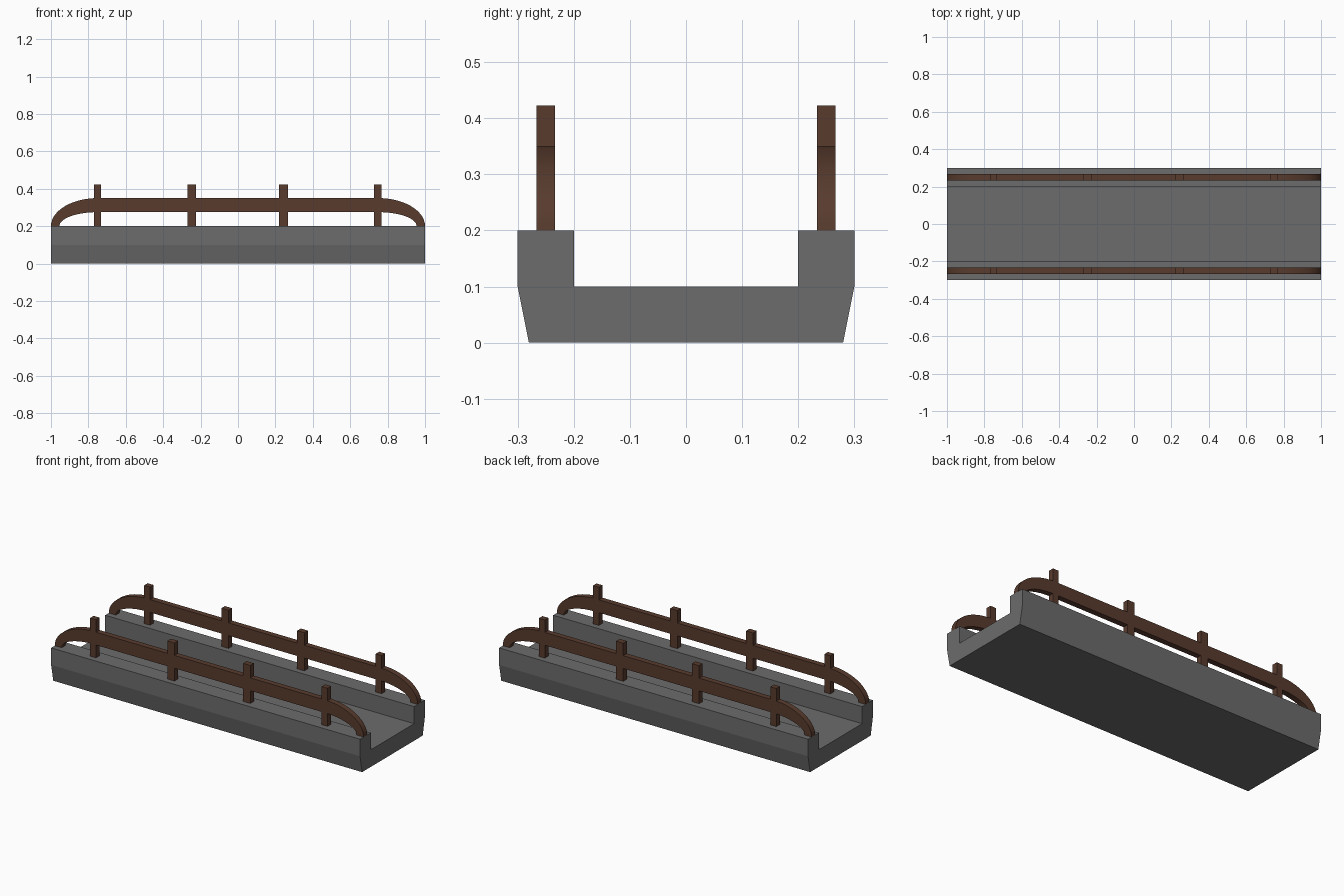
import bpy, bmesh, math

if "Cube" in bpy.data.objects:
    bpy.data.objects.remove(bpy.data.objects["Cube"])


def material(name, rgb):
    m = bpy.data.materials.new(name)
    m.diffuse_color = (*rgb, 1)
    m.use_nodes = True
    m.node_tree.nodes["Principled BSDF"].inputs["Base Color"].default_value = m.diffuse_color
    return m


STONE = material("grey stone", (0.15, 0.15, 0.15))
WOOD = material("dark brown wood", (0.098, 0.044, 0.027))


def prism(name, points, offset, mat, smooth=False):
    """Extrude a closed 3D outline along an offset vector."""
    bm = bmesh.new()
    face = bm.faces.new([bm.verts.new(p) for p in points])
    new = bmesh.ops.extrude_face_region(bm, geom=[face])["geom"]
    bmesh.ops.translate(bm, vec=offset,
                        verts=[v for v in new if isinstance(v, bmesh.types.BMVert)])
    bmesh.ops.recalc_face_normals(bm, faces=bm.faces)
    mesh = bpy.data.meshes.new(name)
    bm.to_mesh(mesh)
    bm.free()
    mesh.materials.append(mat)
    ob = bpy.data.objects.new(name, mesh)
    bpy.context.collection.objects.link(ob)
    if smooth:
        bpy.ops.object.select_all(action='DESELECT')
        ob.select_set(True)
        bpy.context.view_layer.objects.active = ob
        bpy.ops.object.shade_smooth_by_angle(angle=math.radians(30))
    return ob


# Channel-shaped bridge deck with raised kerbs
half = [(0.28, 0), (0.30, 0.10), (0.30, 0.20), (0.20, 0.20), (0.20, 0.10)]
section = half + [(-y, z) for y, z in reversed(half)]
prism("bridge_deck", [(-1, y, z) for y, z in section], (2, 0, 0), STONE)

# Railing outline: straight bar with elliptical ends curving down to the kerb
N = 14
angles = [math.pi / 2 * i / N for i in range(N + 1)]


def arc(rx, rz):
    return [(0.75 + rx * math.cos(a), 0.20 + rz * math.sin(a)) for a in angles]


outer, inner = arc(0.25, 0.15), arc(0.205, 0.075)
right = outer[::-1] + inner           # top centre -> kerb -> underside
rail = right + [(-x, z) for x, z in reversed(right)]

# (x centre, width) of the posts
POSTS = [(-0.752, 0.038), (-0.248, 0.046), (0.243, 0.046), (0.747, 0.038)]
W = 0.033

for side, yc in (("front", -0.25), ("back", 0.25)):
    y0 = yc - W / 2
    prism(side + "_railing", [(x, y0, z) for x, z in rail], (0, W, 0), WOOD, True)
    # Posts below and above the rail, flush with it
    for i, (xc, w) in enumerate(POSTS, 1):
        for part, z0, z1 in (("lower", 0.20, 0.275), ("upper", 0.349, 0.423)):
            a, b = xc - w / 2, xc + w / 2
            prism(f"{side}_post_{i}_{part}",
                  [(a, y0, z0), (b, y0, z0), (b, y0, z1), (a, y0, z1)],
                  (0, W, 0), WOOD)
